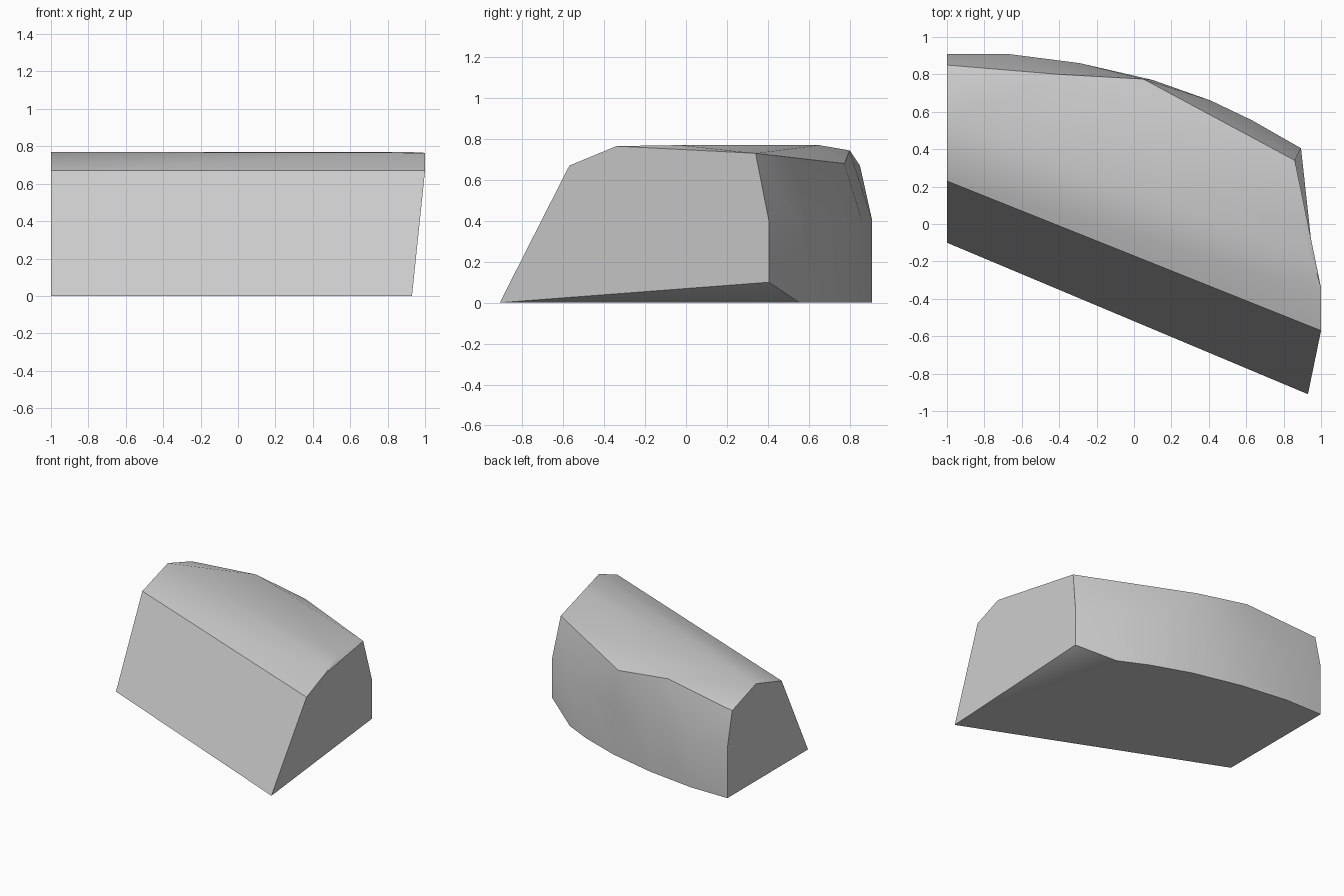
import bpy, bmesh
from math import radians

cube = bpy.data.objects.get("Cube")
if cube:
    bpy.data.objects.remove(cube)

stone = bpy.data.materials.new("light_grey_stone")
stone.use_nodes = True
stone.diffuse_color = (0.6, 0.6, 0.6, 1)
stone.node_tree.nodes["Principled BSDF"].inputs["Base Color"].default_value = (0.6, 0.6, 0.6, 1)

bm = bmesh.new()


def rail(points):
    """Add a run of vertices, ordered from -x to +x."""
    return [bm.verts.new(p) for p in points]


def zip_rails(a, b):
    """Fill the strip between two rails, always advancing the one lagging in x."""
    i = j = 0
    while i < len(a) - 1 or j < len(b) - 1:
        step_a = j == len(b) - 1 or (i < len(a) - 1 and a[i + 1].co.x <= b[j + 1].co.x)
        if step_a:
            bm.faces.new((a[i], a[i + 1], b[j]))
            i += 1
        else:
            bm.faces.new((a[i], b[j + 1], b[j]))
            j += 1


# Long rails of the block: front foot, front shoulder, crown and rear rim
foot = rail([(-1, -.1, 0), (.93, -.91, 0)])
shoulder = rail([(-1, .23, .67), (1, -.57, .67)])
crown = rail([(-1, .55, .77), (-.07, .65, .77), (.905, -.03, .77), (1, -.34, .765)])
rim = rail([(-1, .85, .67), (-.4, .8, .744), (.05, .775, .68), (.86, .34, .73)])

# Curved rear wall, raised slightly off the ground at its last corner
curve = [(-1, .91), (-.68, .91), (-.29, .86), (.1, .77), (.41, .66), (.63, .555), (.893, .405)]
waist = rail([(x, y, .4) for x, y in curve])
base = rail([(x, y, .1 if x > .8 else 0) for x, y in curve])

# Front slope, shoulder bevel and flat crown
bm.faces.new(foot + shoulder[::-1])
bm.faces.new((*shoulder, crown[-1], crown[0]))
bm.faces.new(crown)

# Rounded top and rear wall
zip_rails(crown, rim)
zip_rails(rim, waist)
zip_rails(waist, base)

# End caps
bm.faces.new((foot[0], shoulder[0], crown[0], rim[0], waist[0], base[0]))
bm.faces.new((foot[1], shoulder[1], crown[-1], rim[-1], waist[-1], base[-1]))

# Underside with one lifted corner
bm.faces.new(foot + base[-2::-1])
bm.faces.new((foot[1], base[-1], base[-2]))

bmesh.ops.recalc_face_normals(bm, faces=bm.faces)
mesh = bpy.data.meshes.new("stone_block")
bm.to_mesh(mesh)
bm.free()
mesh.materials.append(stone)

block = bpy.data.objects.new("stone_block", mesh)
bpy.context.collection.objects.link(block)
bpy.ops.object.select_all(action='DESELECT')
block.select_set(True)
bpy.context.view_layer.objects.active = block
bpy.ops.object.shade_smooth_by_angle(angle=radians(30))
